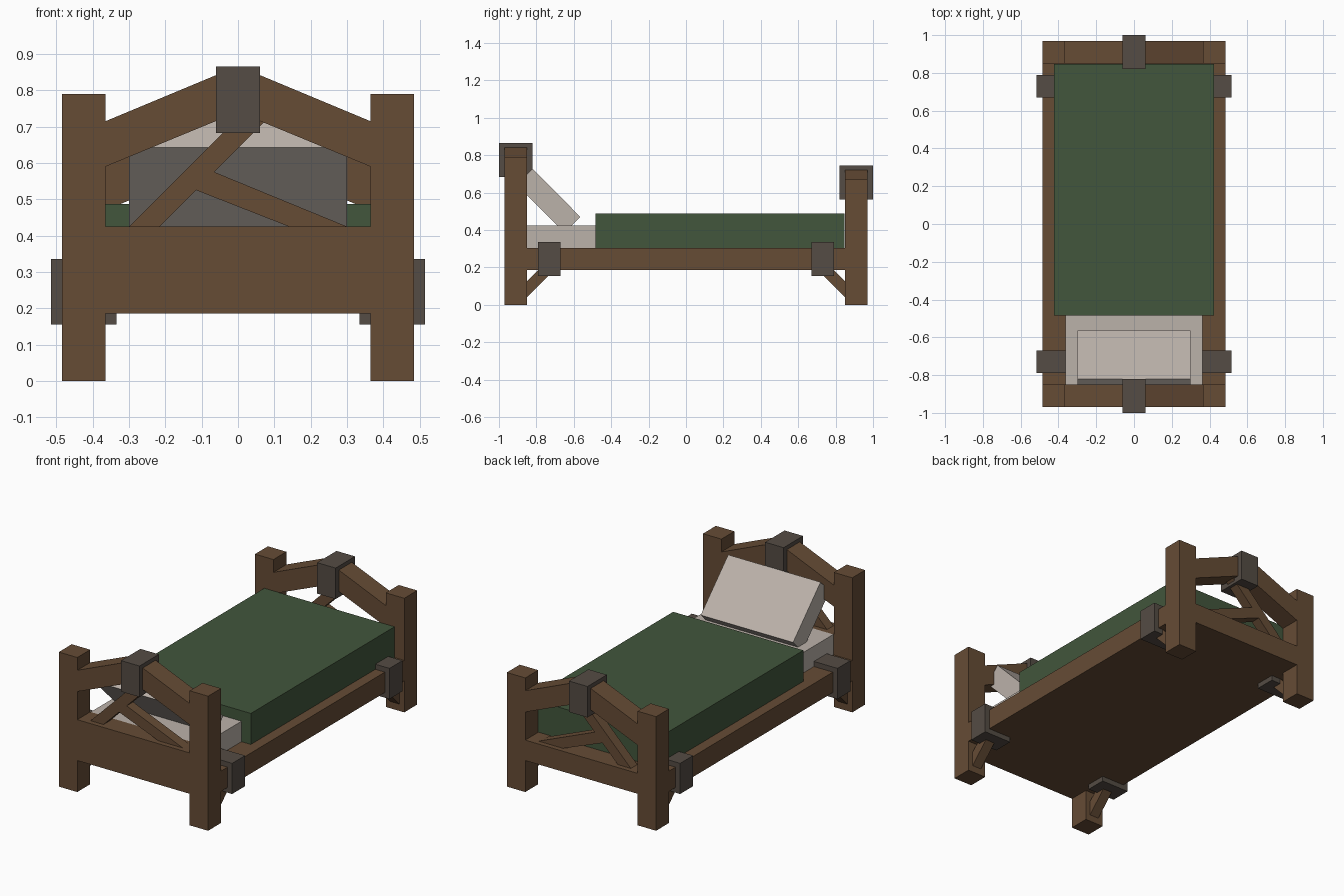
import bpy, bmesh
from mathutils import Vector

if "Cube" in bpy.data.objects:
    bpy.data.objects.remove(bpy.data.objects["Cube"])


def material(name, rgb):
    m = bpy.data.materials.new(name)
    m.diffuse_color = (*rgb, 1)
    m.use_nodes = True
    m.node_tree.nodes["Principled BSDF"].inputs["Base Color"].default_value = m.diffuse_color
    return m


WOOD = material("brown wood", (0.133, 0.072, 0.036))
IRON = material("dark grey iron", (0.089, 0.072, 0.058))
LINEN = material("pale linen", (0.50, 0.445, 0.40))
GREEN = material("green wool", (0.054, 0.093, 0.045))


def prism(name, profile, axis, lo, hi, mat):
    """Extrude a 2D profile along 'x' (profile in y,z) or 'y' (profile in x,z)."""
    def place(p, d):
        return Vector((d, p[0], p[1])) if axis == 'x' else Vector((p[0], d, p[1]))
    bm = bmesh.new()
    face = bm.faces.new([bm.verts.new(place(p, lo)) for p in profile])
    out = bmesh.ops.extrude_face_region(bm, geom=[face])
    moved = [v for v in out["geom"] if isinstance(v, bmesh.types.BMVert)]
    step = Vector((hi - lo, 0, 0)) if axis == 'x' else Vector((0, hi - lo, 0))
    bmesh.ops.translate(bm, verts=moved, vec=step)
    bmesh.ops.recalc_face_normals(bm, faces=bm.faces[:])
    me = bpy.data.meshes.new(name)
    bm.to_mesh(me)
    bm.free()
    me.materials.append(mat)
    ob = bpy.data.objects.new(name, me)
    bpy.context.collection.objects.link(ob)
    return ob


def box(name, x, y, z, mat):
    profile = [(x[0], z[0]), (x[1], z[0]), (x[1], z[1]), (x[0], z[1])]
    return prism(name, profile, 'y', y[0], y[1], mat)


def span(a, b, side):
    return tuple(sorted((a * side, b * side)))


# Headboard (end -1) and lower footboard (end +1)
for end, label, drop in ((-1, "headboard", 0.0), (1, "footboard", 0.12)):
    y = span(0.85, 0.97, end)
    y_thin = span(0.88, 0.94, end)

    def lower(points):
        return [(px, pz - drop) for px, pz in points]

    for s in (-1, 1):
        box(label + "_post", span(0.365, 0.485, s), y, (0, 0.79 - drop), WOOD)
    box(label + "_panel", (-0.365, 0.365), y, (0.185, 0.425 - drop), WOOD)
    # Arched top beam
    right = [(0.365, 0.59), (0.365, 0.715), (0.06, 0.842)]
    left = [(-px, pz) for px, pz in reversed(right)]
    arch = right + left + [(-0.04, 0.724), (0.04, 0.724)]
    prism(label + "_arch", lower(arch), 'y', y[0], y[1], WOOD)
    # Diagonal braces
    long_brace = [(-0.30, 0.425), (-0.215, 0.425), (0.085, 0.725), (0.0, 0.725)]
    short_brace = [(0.14, 0.425), (0.30, 0.425), (-0.065, 0.575), (-0.115, 0.525)]
    prism(label + "_long_brace", lower(long_brace), 'y', *y_thin, WOOD)
    prism(label + "_short_brace", lower(short_brace), 'y', *y_thin, WOOD)
    # Iron clamp at the peak
    box(label + "_clamp", (-0.06, 0.06), span(0.82, 1.0, end),
        (0.683 - drop, 0.865 - drop), IRON)

    # Side clamps and leg struts
    for s in (-1, 1):
        box("side_clamp", span(0.335, 0.515, s), span(0.67, 0.79, end),
            (0.155, 0.335), IRON)
        strut = [(0.85, 0.04), (0.85, 0.125), (0.77, 0.205), (0.70, 0.19)]
        prism("leg_strut", [(py * end, pz) for py, pz in strut], 'x',
              *span(0.395, 0.455, s), WOOD)

# Bed base and bedding
box("bed_base", (-0.485, 0.485), (-0.85, 0.85), (0.185, 0.305), WOOD)
box("mattress", (-0.362, 0.362), (-0.85, -0.48), (0.305, 0.425), LINEN)
box("blanket", (-0.423, 0.423), (-0.485, 0.848), (0.305, 0.487), GREEN)

# Pillow leaning on the headboard
prism("pillow", [(-0.82, 0.727), (-0.905, 0.642), (-0.65, 0.385), (-0.565, 0.47)],
      'x', -0.30, 0.30, LINEN)
